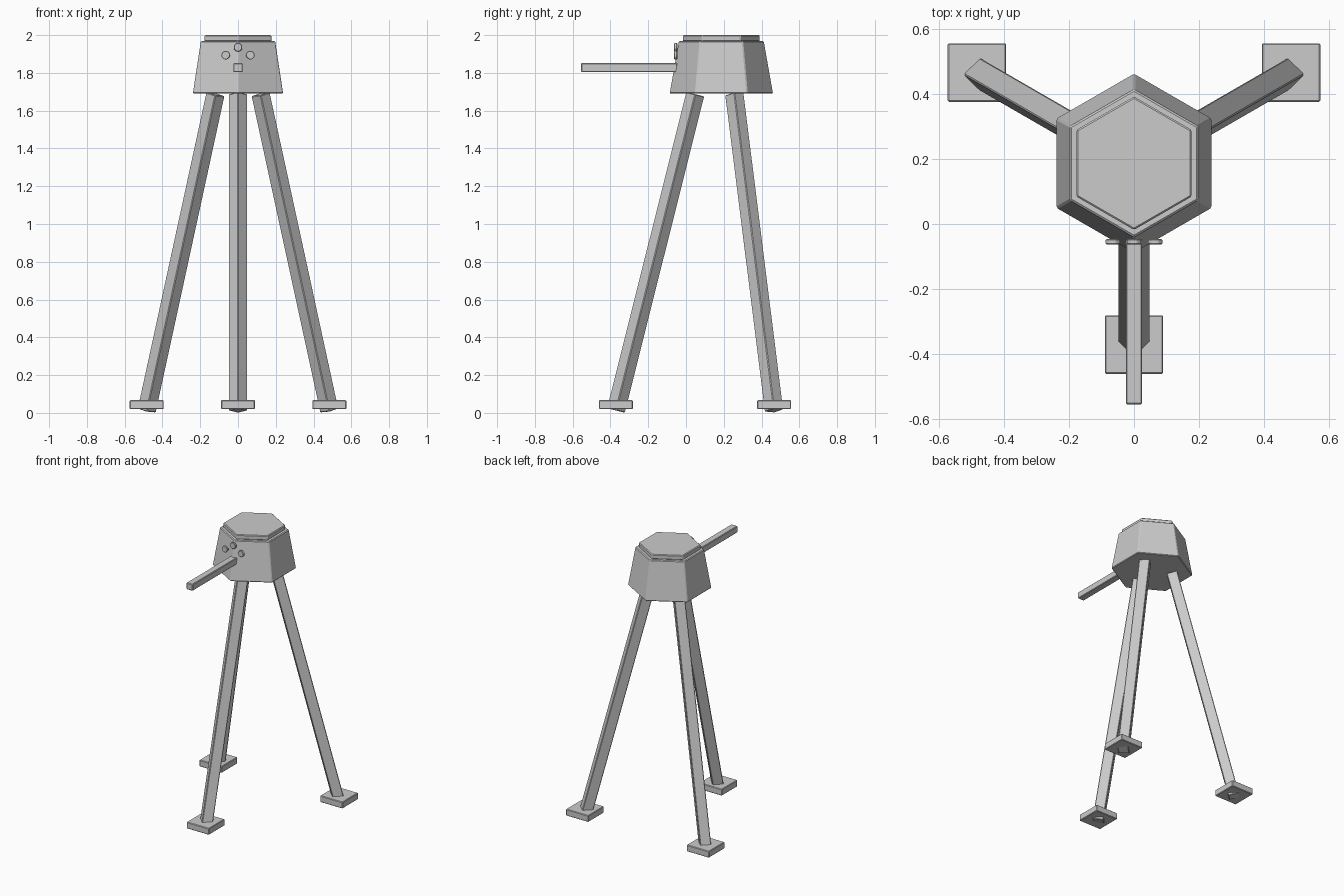
import bpy, bmesh, math
from mathutils import Vector, Matrix

if "Cube" in bpy.data.objects:
    bpy.data.objects.remove(bpy.data.objects["Cube"])

CY = 0.187          # y of the head axis
UP = Vector((0, 0, 1))


def finish(name, bm, bevel):
    me = bpy.data.meshes.new(name)
    bm.to_mesh(me)
    bm.free()
    ob = bpy.data.objects.new(name, me)
    bpy.context.collection.objects.link(ob)
    mod = ob.modifiers.new("Bevel", 'BEVEL')
    mod.width = bevel
    mod.segments = 1
    mod.limit_method = 'ANGLE'
    return ob


def box(name, lo, hi, bevel=0.004):
    lo, hi = Vector(lo), Vector(hi)
    bm = bmesh.new()
    bmesh.ops.create_cube(bm, size=1, matrix=Matrix.Translation((lo + hi) / 2)
                          @ Matrix.Diagonal((*(hi - lo), 1)))
    return finish(name, bm, bevel)


def prism(name, sides, a, b, r1, r2, bevel=0.004, turn=0.0):
    """Tapered prism from a to b, swung from vertical by the shortest rotation."""
    a, b = Vector(a), Vector(b)
    rot = UP.rotation_difference(b - a).to_matrix().to_4x4()
    bm = bmesh.new()
    rings = []
    for z, r in ((0, r1), ((b - a).length, r2)):
        ring = []
        for i in range(sides):
            t = turn + math.tau * i / sides
            p = a + rot @ Vector((r * math.cos(t), r * math.sin(t), z))
            ring.append(bm.verts.new(p))
        rings.append(ring)
    bm.faces.new(rings[0][::-1])
    bm.faces.new(rings[1])
    for i in range(sides):
        j = (i + 1) % sides
        bm.faces.new((rings[0][i], rings[0][j], rings[1][j], rings[1][i]))
    return finish(name, bm, bevel)


# Hexagonal head and lid, corners pointing to front and back
q = math.pi / 2
prism("head", 6, (0, CY, 1.69), (0, CY, 1.968), 0.276, 0.227, 0.005, q)
prism("lid", 6, (0, CY, 1.966), (0, CY, 2.0), 0.205, 0.205, 0.005, q)

# Three splayed legs with square foot pads
for name, deg in (("front", -90), ("right", 30), ("left", 150)):
    d = Vector((math.cos(math.radians(deg)), math.sin(math.radians(deg)), 0))
    c = Vector((0, CY, 0))
    foot = c + d * 0.558
    prism(name + "_leg", 4, foot + UP * 0.0125, c + d * 0.138 + UP * 1.687, 0.051, 0.051)
    box(name + "_foot", foot + Vector((-0.09, -0.09, 0.02)),
        foot + Vector((0.09, 0.09, 0.067)))

# Handle sticking out of the front corner
box("handle", (-0.025, -0.555, 1.804), (0.025, -0.045, 1.852))

# Three round buttons above the handle
for i, (x, z) in enumerate(((-0.065, 1.894), (0, 1.936), (0.065, 1.894))):
    prism(f"button_{i + 1}", 8, (x, -0.046, z), (x, -0.063, z), 0.024, 0.024, 0.003,
          math.pi / 8)
